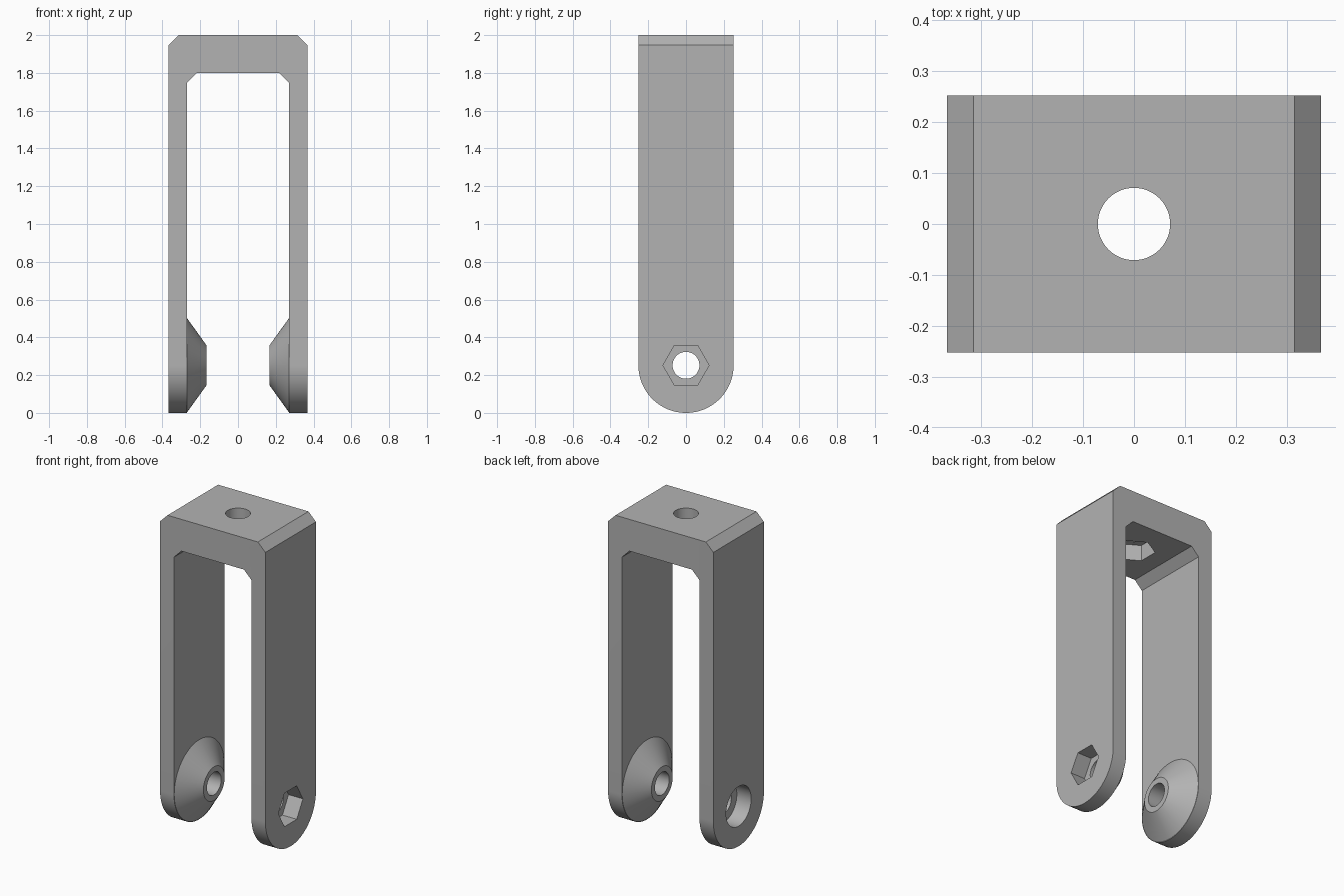
import bpy, bmesh, math
from mathutils import Matrix, Vector

cube = bpy.data.objects.get("Cube")
if cube:
    bpy.data.objects.remove(cube, do_unlink=True)

grey = bpy.data.materials.new("plain grey")
grey.use_nodes = True
colour = (0.45, 0.45, 0.45, 1)
grey.diffuse_color = colour
grey.node_tree.nodes["Principled BSDF"].inputs["Base Color"].default_value = colour

HALF_X, HALF_Y, TOP = 0.367, 0.252, 2.0
INNER_X, INNER_Z = 0.27, 1.8
CHAMFER = 0.052
BOSS_TIP, BOSS_R = 0.167, 0.106
HOLE_R, NUT_R, HEAD_R, POCKET = 0.071, 0.122, 0.125, 0.1
PIVOT_Z = HALF_Y


def make_object(name, bm):
    bmesh.ops.recalc_face_normals(bm, faces=bm.faces[:])
    mesh = bpy.data.meshes.new(name)
    bm.to_mesh(mesh)
    bm.free()
    mesh.materials.append(grey)
    obj = bpy.data.objects.new(name, mesh)
    bpy.context.collection.objects.link(obj)
    return obj


def prism(name, points, direction):
    """Extrude a closed outline along a vector."""
    bm = bmesh.new()
    face = bm.faces.new([bm.verts.new(p) for p in points])
    ext = bmesh.ops.extrude_face_region(bm, geom=[face])
    verts = [v for v in ext["geom"] if isinstance(v, bmesh.types.BMVert)]
    bmesh.ops.translate(bm, verts=verts, vec=direction)
    return make_object(name, bm)


def cone(name, start, end, r1, r2, sides=96):
    """Cone or cylinder between two points; corners start on the y axis."""
    a, b = Vector(start), Vector(end)
    w = (b - a).normalized()
    u = Vector((0, 1, 0))
    v = w.cross(u)
    bm = bmesh.new()
    rings = []
    for p, r in ((a, r1), (b, r2)):
        ring = []
        for i in range(sides):
            t = math.tau * i / sides
            ring.append(bm.verts.new(p + r * (u * math.cos(t) + v * math.sin(t))))
        bm.faces.new(ring)
        rings.append(ring)
    for i in range(sides):
        j = (i + 1) % sides
        bm.faces.new((rings[0][i], rings[0][j], rings[1][j], rings[1][i]))
    return make_object(name, bm)


def combine(target, tool, operation):
    mod = target.modifiers.new(operation.lower(), "BOOLEAN")
    mod.operation, mod.object, mod.solver = operation, tool, "EXACT"
    bpy.context.view_layer.objects.active = target
    bpy.ops.object.modifier_apply(modifier=mod.name)
    bpy.data.objects.remove(tool, do_unlink=True)


# Arch: chamfered fork outline, extruded front to back
half = [(INNER_X, 0), (HALF_X, 0), (HALF_X, TOP - CHAMFER), (HALF_X - CHAMFER, TOP)]
inner = [(INNER_X - CHAMFER, INNER_Z), (INNER_X, INNER_Z - CHAMFER)]
outline = half + [(-x, z) for x, z in reversed(half)]
outline += [(-x, z) for x, z in reversed(inner)] + inner
fork = prism("fork_bracket", [(x, -HALF_Y, z) for x, z in outline], (0, 2 * HALF_Y, 0))

# Rounded leg ends
steps = 64
side = [(-1, HALF_Y * math.cos(math.pi * i / steps),
         PIVOT_Z - HALF_Y * math.sin(math.pi * i / steps)) for i in range(steps + 1)]
side += [(-1, -HALF_Y, TOP + 1), (-1, HALF_Y, TOP + 1)]
combine(fork, prism("side_outline", side, (2, 0, 0)), "INTERSECT")

# Conical bosses facing each other inside the legs
for s in (-1, 1):
    boss = cone("boss", (s * (INNER_X + 0.001), 0, PIVOT_Z), (s * BOSS_TIP, 0, PIVOT_Z),
                HALF_Y - 0.001, BOSS_R)
    combine(fork, boss, "UNION")

# Pivot bore, bolt head recess, nut pocket, and the top hole with its nut pocket
cuts = [
    ((-1, 0, PIVOT_Z), (1, 0, PIVOT_Z), HOLE_R, 64),
    ((-1, 0, PIVOT_Z), (-HALF_X + POCKET, 0, PIVOT_Z), HEAD_R, 64),
    ((1, 0, PIVOT_Z), (HALF_X - POCKET, 0, PIVOT_Z), NUT_R, 6),
    ((0, 0, 1), (0, 0, TOP + 1), HOLE_R, 64),
    ((0, 0, 1), (0, 0, INNER_Z + POCKET), NUT_R, 6),
]
for start, end, radius, sides in cuts:
    combine(fork, cone("cutter", start, end, radius, radius, sides), "DIFFERENCE")

bpy.ops.object.select_all(action="DESELECT")
fork.select_set(True)
bpy.context.view_layer.objects.active = fork
bpy.ops.object.shade_smooth_by_angle(angle=math.radians(25))
